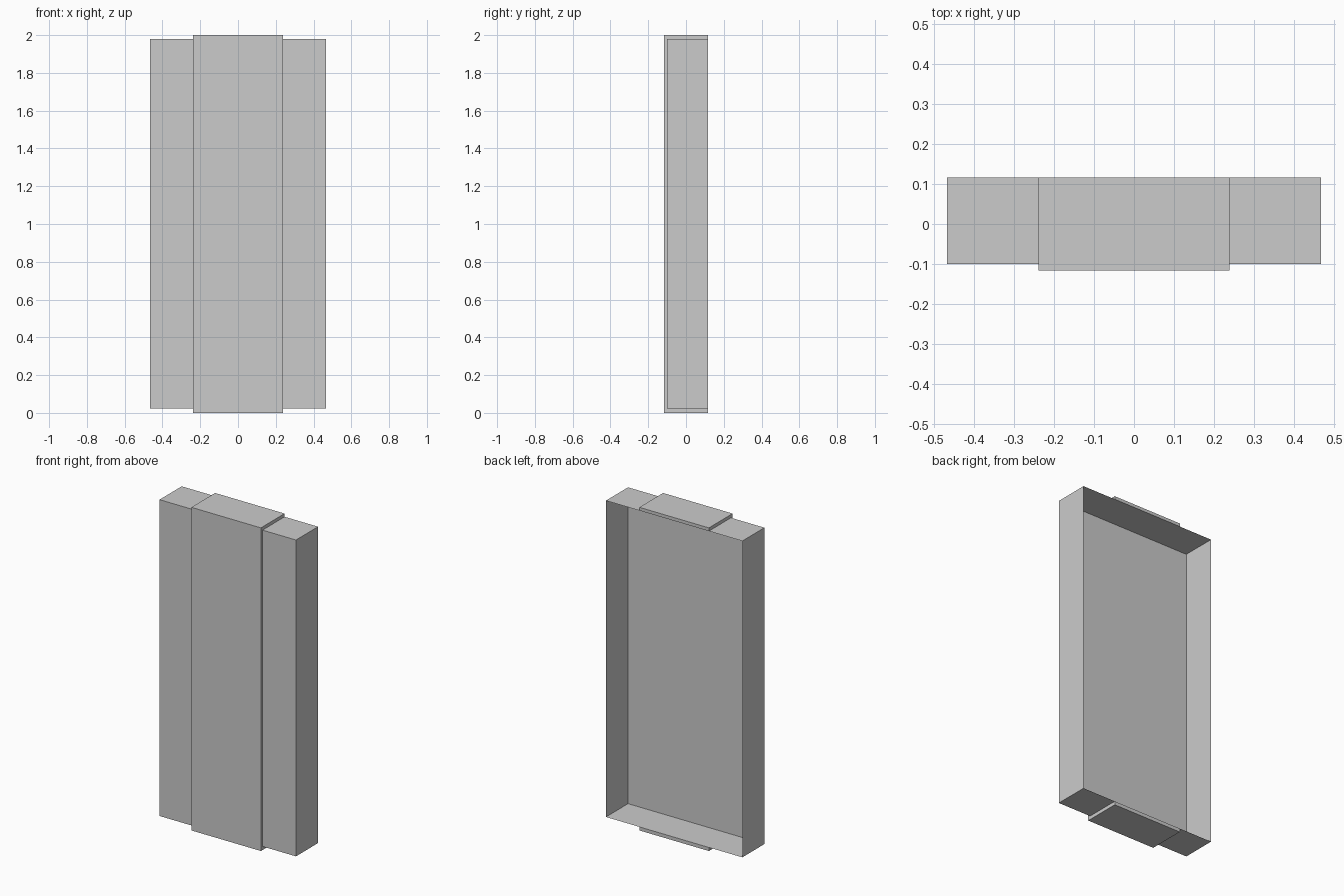
import bpy
import bmesh

if "Cube" in bpy.data.objects:
    bpy.data.objects.remove(bpy.data.objects["Cube"])

XS = [-0.467, -0.238, 0.238, 0.467]      # outer edge, panel edges, outer edge
BACK, FRONT = 0.116, -0.10               # side panel depth
LOW, HIGH = 0.022, 1.98                  # side panel height
PANEL_FRONT = -0.116                     # raised centre panel

bm = bmesh.new()

# Open-backed box: a U section (floor, front, ceiling) swept over three bays
section = [(BACK, LOW), (FRONT, LOW), (FRONT, HIGH), (BACK, HIGH)]
rows = [[bm.verts.new((x, y, z)) for y, z in section] for x in XS]
centre = []
for i in range(3):
    for j in range(3):
        a, b = rows[i], rows[i + 1]
        face = bm.faces.new((a[j], a[j + 1], b[j + 1], b[j]))
        if i == 1:
            centre.append(face)

# End walls
bm.faces.new(rows[0])
bm.faces.new(rows[3])

# Raised centre band, with narrow lips along its open back edges
raised = bmesh.ops.extrude_face_region(bm, geom=centre)["geom"]
for v in raised:
    if isinstance(v, bmesh.types.BMVert):
        v.co.z = 2.0 if v.co.z > 1 else 0.0
        if v.co.y < 0:
            v.co.y = PANEL_FRONT

bmesh.ops.recalc_face_normals(bm, faces=bm.faces[:])
mesh = bpy.data.meshes.new("door_shell")
bm.to_mesh(mesh)
bm.free()
shell = bpy.data.objects.new("door_shell", mesh)
bpy.context.collection.objects.link(shell)
